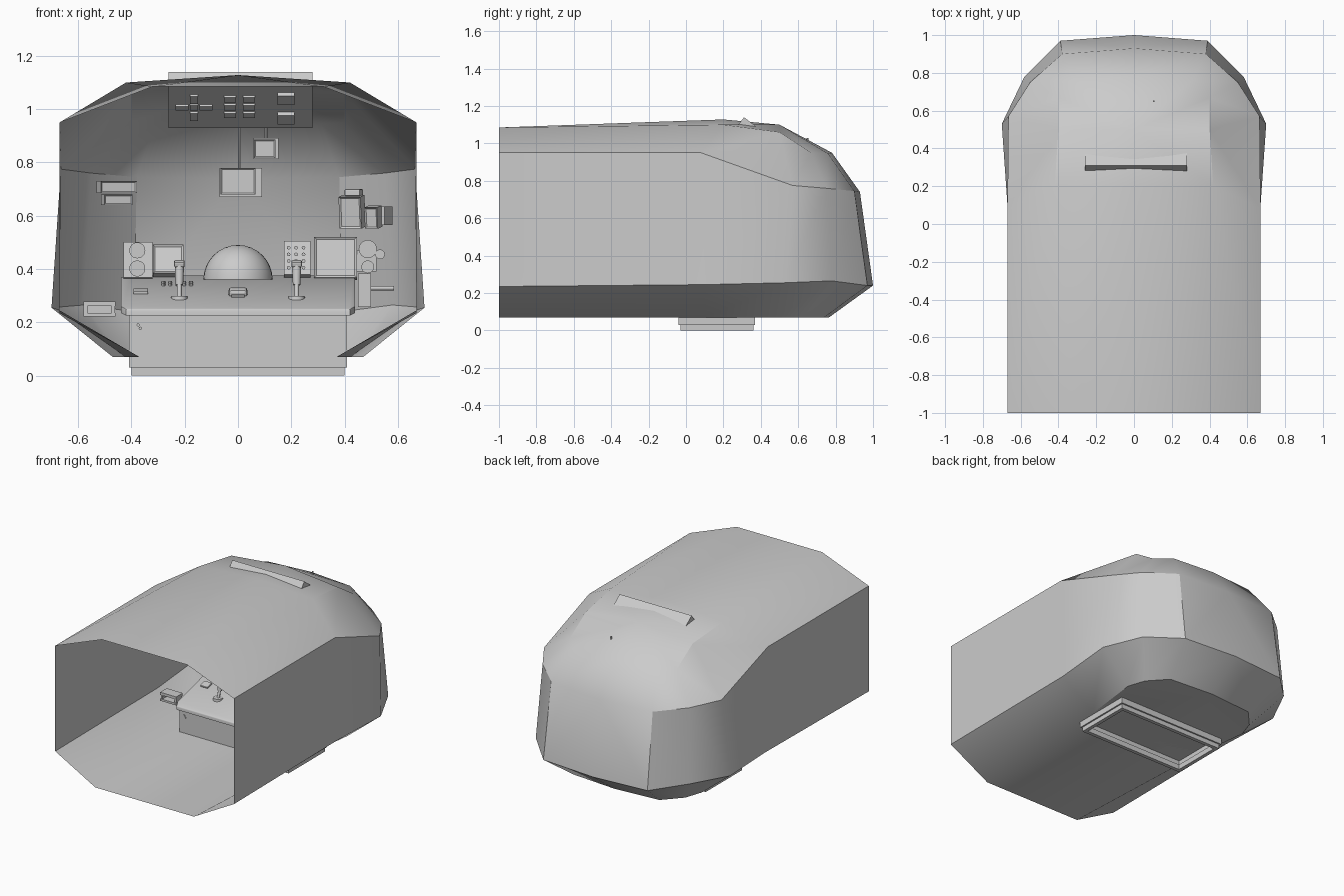
import bpy, bmesh, math
from mathutils import Matrix, Vector

if "Cube" in bpy.data.objects:
    bpy.data.objects.remove(bpy.data.objects["Cube"])


def finish(name, bm, angle=None):
    bmesh.ops.recalc_face_normals(bm, faces=bm.faces)
    me = bpy.data.meshes.new(name)
    bm.to_mesh(me)
    bm.free()
    ob = bpy.data.objects.new(name, me)
    bpy.context.collection.objects.link(ob)
    if angle:
        bpy.ops.object.select_all(action='DESELECT')
        ob.select_set(True)
        bpy.context.view_layer.objects.active = ob
        bpy.ops.object.shade_smooth_by_angle(angle=math.radians(angle))
    return ob


def box(name, c, size, tilt=0, turn=0, bevel=0):
    bm = bmesh.new()
    bmesh.ops.create_cube(bm, size=1)
    bmesh.ops.scale(bm, vec=size, verts=bm.verts)
    if bevel:
        bmesh.ops.bevel(bm, geom=bm.edges[:], offset=bevel, segments=2, affect='EDGES', profile=0.5)
    m = Matrix.Rotation(math.radians(turn), 4, 'Z') @ Matrix.Rotation(math.radians(tilt), 4, 'X')
    bm.transform(Matrix.Translation(c) @ m)
    return finish(name, bm)


def rod(name, a, b, r1, r2=None, n=12):
    a, b = Vector(a), Vector(b)
    bm = bmesh.new()
    bmesh.ops.create_cone(bm, cap_ends=True, segments=n, radius1=r1,
                          radius2=r1 if r2 is None else r2, depth=(b - a).length)
    q = (b - a).to_track_quat('Z', 'Y').to_matrix().to_4x4()
    bm.transform(Matrix.Translation((a + b) / 2) @ q)
    return finish(name, bm, 40)


def screen(name, c, size, tilt=0, turn=0, rim=0.01):
    # housing with a raised bezel and a recessed face
    bm = bmesh.new()
    bmesh.ops.create_cube(bm, size=1)
    bmesh.ops.scale(bm, vec=size, verts=bm.verts)
    bm.normal_update()
    face = min(bm.faces, key=lambda f: f.normal.y)
    bmesh.ops.inset_individual(bm, faces=[face], thickness=rim)
    bmesh.ops.translate(bm, verts=face.verts, vec=(0, 0.006, 0))
    m = Matrix.Rotation(math.radians(turn), 4, 'Z') @ Matrix.Rotation(math.radians(tilt), 4, 'X')
    bm.transform(Matrix.Translation(c) @ m)
    return finish(name, bm)


# Cab shell: stations from the open end round to the nose centre; rows from floor to roof
stations = [
    [(.37, -1, .07), (.67, -1, .235), (.67, -1, .95), (.32, -1, 1.085), (0, -1, 1.085)],
    [(.42, .1, .07), (.67, .1, .245), (.67, .08, .95), (.42, .2, 1.1), (0, .2, 1.128)],
    [(.47, .5, .07), (.70, .53, .255), (.665, .57, .775), (.40, .5, 1.06), (0, .5, 1.1)],
    [(.43, .62, .07), (.58, .78, .265), (.55, .75, .76), (.40, .67, .95), (0, .5, 1.1)],
    [(.32, .74, .07), (.39, .97, .24), (.38, .90, .745), (.31, .76, .945), (0, .5, 1.1)],
    [(0, .765, .07), (0, 1, .24), (0, .93, .74), (0, .78, .95), (0, .5, 1.1)],
]
bm = bmesh.new()
for side in (1, -1):
    grid = [[bm.verts.new((side * x, y, z)) for x, y, z in s] for s in stations]
    for s, t in zip(grid, grid[1:]):
        for k in range(4):
            if k == 3 and s[4].co == t[4].co:
                bm.faces.new((s[3], t[3], s[4]))
            else:
                bm.faces.new((s[k], t[k], t[k + 1], s[k + 1]))
    floor = [bm.verts.new((0, -1, .07))] + [s[0] for s in grid]
    bm.faces.new(floor)
bmesh.ops.remove_doubles(bm, verts=bm.verts, dist=1e-4)
finish("cab_shell", bm, 32)

# Stepped frame under the floor
for hx, y0, y1, z0, z1 in ((.41, -.04, .37, .03, .07), (.40, -.03, .36, 0, .035)):
    zc, h, yc, t = (z0 + z1) / 2, z1 - z0, (y0 + y1) / 2, .025
    for s in (-1, 1):
        box("frame_side", (s * (hx - t / 2), yc, zc), (t, y1 - y0, h))
    for y in (y0 + t / 2, y1 - t / 2):
        box("frame_end", (0, y, zc), (2 * hx, t, h))


# Desk: sloping plate on a wedge-shaped base
def top_z(y):
    return .25 + .26 * (y + .06)


def wedge(name, plan, low, high, bevel=0):
    bm = bmesh.new()
    a = [bm.verts.new((x, y, low(y))) for x, y in plan]
    b = [bm.verts.new((x, y, high(y))) for x, y in plan]
    bm.faces.new(a)
    rim = bm.faces.new(b)
    for i in range(len(a)):
        j = (i + 1) % len(a)
        bm.faces.new((a[i], a[j], b[j], b[i]))
    if bevel:
        bmesh.ops.bevel(bm, geom=list(rim.edges), offset=bevel, segments=2, affect='EDGES', profile=.5)
    finish(name, bm, 40)


wedge("desk_base", [(-.41, -.04), (.41, -.04), (.41, .37), (-.41, .37)],
      lambda y: .07, lambda y: top_z(y) - .015)
wedge("desk_top", [(-.42, -.06), (.42, -.06), (.44, -.02), (.44, .4), (.4, .43), (-.4, .43), (-.44, .4), (-.44, -.02)],
      lambda y: top_z(y) - .025, top_z, .006)

# Domed instrument behind the desk
bm = bmesh.new()
bmesh.ops.create_uvsphere(bm, u_segments=32, v_segments=16, radius=.13)
bmesh.ops.bisect_plane(bm, geom=bm.verts[:] + bm.edges[:] + bm.faces[:], plane_co=(0, 0, 0),
                       plane_no=(0, 0, 1), clear_inner=True)
bm.transform(Matrix.Translation((0, .38, .36)))
finish("desk_dome", bm, 40)

# Control sticks
for s in (-1, 1):
    x = s * .22
    rod("stick_base", (x, .1, top_z(.1) - .01), (x, .1, top_z(.1) + .008), .032, .03, 20)
    rod("stick_shaft", (x, .1, .29), (x, .12, .35), .009)
    rod("stick_grip", (x, .117, .34), (x, .13, .42), .014, .018)
    box("stick_head", (x, .128, .42), (.04, .035, .022), 15, 0, .006)

# Small items on the desk
box("desk_handle", (0, .15, top_z(.15) + .008), (.07, .05, .03), 15, 0, .01)
box("desk_handle_foot", (0, .15, top_z(.15)), (.05, .09, .012), 15)
box("desk_card_slot", (-.365, .18, top_z(.18) + .004), (.055, .05, .014), 15, 0, .004)
for i in range(5):
    for y in (.28, .31):
        rod("desk_button", (-.28 + i * .026, y, top_z(y) - .005), (-.28 + i * .026, y, top_z(y) + .008), .007, n=8)
for x, z in ((-.375, .19), (-.367, .178)):
    rod("base_screw", (x, -.046, z), (x, -.035, z), .006, n=8)


def gauge(c, r):
    x, y, z = c
    rod("gauge_rim", (x, y - .015, z), (x, y + .02, z), r, n=24)
    rod("gauge_face", (x, y - .02, z), (x, y, z), r * .8, n=24)


# Left instrument group
box("left_gauge_panel", (-.375, .4, .43), (.11, .06, .135), -8, 0)
for z in (.47, .402):
    gauge((-.378, .362, z), .03)
screen("left_panel", (-.262, .4, .43), (.115, .05, .115), -20, 0, .012)

# Right instrument group
box("switch_panel", (.222, .4, .435), (.1, .06, .13), -15)
for i in range(3):
    for k in range(4):
        z = .405 + k * .025
        y = .372 + (z - .435) * .27
        rod("panel_switch", (.19 + i * .028, y - .012, z), (.19 + i * .028, y, z), .007, n=8)
screen("main_screen", (.366, .41, .44), (.16, .05, .155), -10, 0, .012)
gauge((.487, .4, .475), .034)
gauge((.533, .4, .455), .018)
gauge((.487, .4, .408), .024)
box("gauge_bracket", (.475, .425, .43), (.09, .03, .08))
box("lever_box", (.475, .2, .32), (.05, .14, .125))
rod("lever_arm", (.49, .17, .328), (.585, .17, .328), .008)

# Stool-like holder left of the desk
box("side_holder_top", (-.52, .03, .27), (.12, .07, .018))
box("side_holder_base", (-.52, .03, .228), (.12, .07, .014))
for x in (-.572, -.468):
    box("side_holder_leg", (x, .03, .25), (.014, .06, .04))
box("side_holder_back", (-.52, .055, .25), (.1, .015, .05))

# Left wall displays
screen("wall_display_upper", (-.455, .66, .708), (.14, .06, .045), 0, 15, .008)
screen("wall_display_lower", (-.455, .66, .66), (.11, .05, .038), 0, 15, .008)

# Right wall monitors
screen("wall_monitor_large", (.428, .57, .615), (.085, .06, .12), 8, -15, .01)
box("wall_monitor_cap", (.435, .58, .687), (.06, .05, .025), 0, -15, .004)
screen("wall_monitor_small", (.508, .56, .595), (.05, .06, .08), 8, -18, .008)
box("wall_monitor_arm", (.535, .61, .6), (.07, .06, .07), 0, -30)

# Hanging monitors
screen("hanging_monitor", (0, .58, .73), (.13, .05, .1), 0, 0, .008)
box("hanging_monitor_back", (.01, .615, .725), (.16, .015, .11))
rod("hanging_monitor_rod", (.005, .61, .77), (.005, .61, 1.03), .005, n=8)
screen("small_hanging_monitor", (.1, .62, .852), (.08, .04, .07), 0, 0, .008)
box("small_hanging_monitor_back", (.105, .645, .852), (.095, .012, .078))
rod("small_hanging_monitor_rod", (.105, .65, .88), (.105, .65, 1.03), .005, n=8)

# Overhead console, tilted and breaking through the roof
T = 52.3
box("overhead_console", (.01, .405, 1.035), (.54, .05, .278), T)


def on_panel(name, x, z, w, h, d=.02):
    y = .28 + .22 * (1.10 - z) / .17
    return box(name, (x, y, z), (w, d, h), T)


for x in (-.03, .042):
    for z in (1.043, 1.013, .983):
        on_panel("overhead_switch", x, z, .045, .03)
for z in (1.045, .972):
    on_panel("overhead_block", .18, z, .065, .055, .03)
for dx, dz, w, h in ((-.045, 0, .05, .025), (.045, 0, .05, .025), (0, .032, .03, .045), (0, -.032, .03, .045)):
    on_panel("vent_blade", -.165 + dx, 1.01 + dz, w, h)
on_panel("vent_hub", -.165, 1.01, .03, .03, .015)
